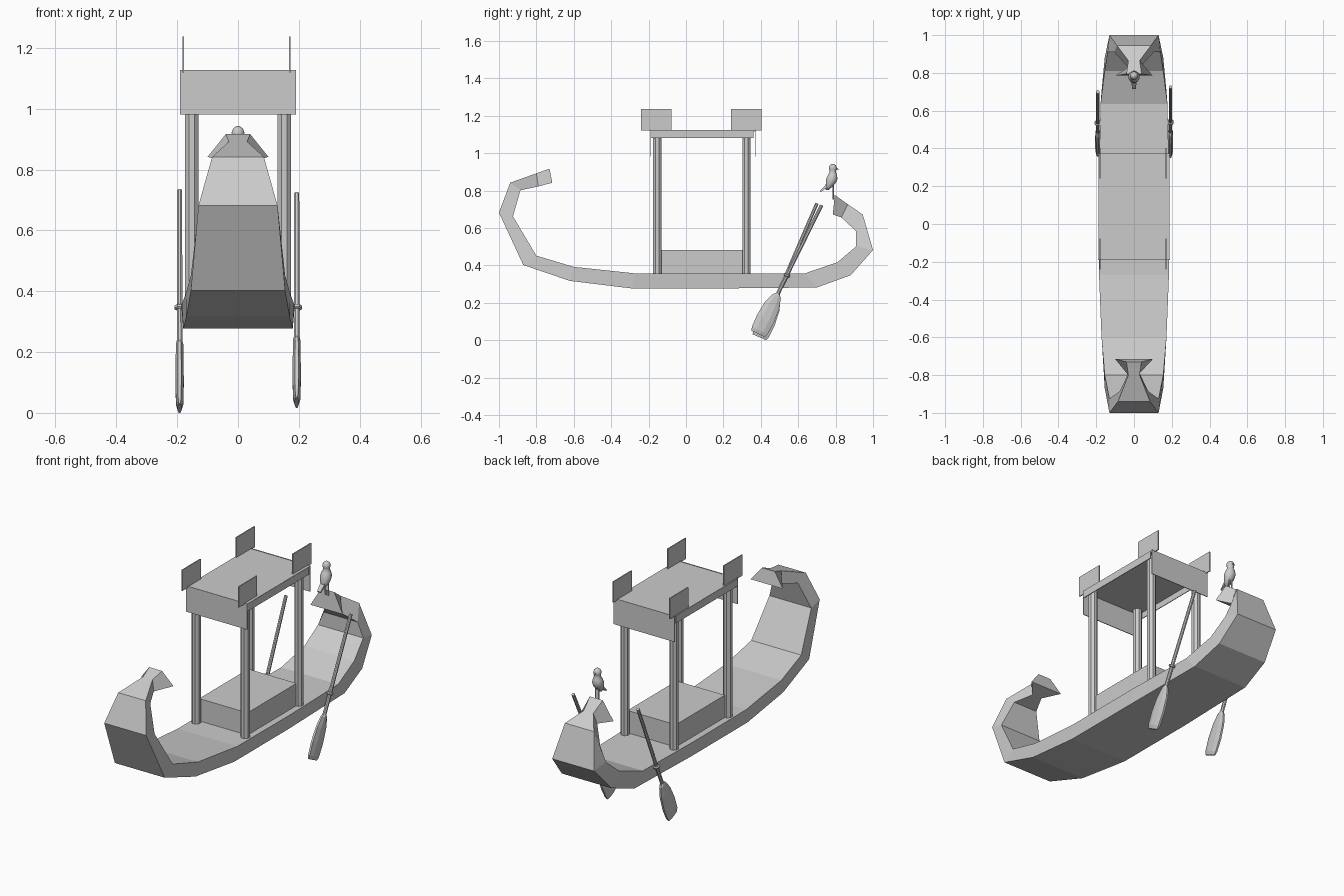
import bpy, bmesh, math
from mathutils import Vector, Matrix

if "Cube" in bpy.data.objects:
    bpy.data.objects.remove(bpy.data.objects["Cube"])

grey = bpy.data.materials.new("plain grey")
grey.diffuse_color = (0.6, 0.6, 0.6, 1)
grey.use_nodes = True
grey.node_tree.nodes["Principled BSDF"].inputs["Base Color"].default_value = grey.diffuse_color


def finish(name, bm, smooth=False, normals=True):
    if normals:
        bmesh.ops.recalc_face_normals(bm, faces=bm.faces)
    me = bpy.data.meshes.new(name)
    bm.to_mesh(me)
    bm.free()
    me.materials.append(grey)
    for p in me.polygons:
        p.use_smooth = smooth
    ob = bpy.data.objects.new(name, me)
    bpy.context.collection.objects.link(ob)
    return ob


def box(name, x0, x1, y0, y1, z0, z1):
    bm = bmesh.new()
    bmesh.ops.create_cube(bm, size=1)
    for v in bm.verts:
        v.co = Vector(((x0 + x1) / 2 + v.co.x * (x1 - x0),
                       (y0 + y1) / 2 + v.co.y * (y1 - y0),
                       (z0 + z1) / 2 + v.co.z * (z1 - z0)))
    return finish(name, bm)


def loft(bm, rings):
    """Skin a list of closed point rings and cap both ends."""
    vs = [[bm.verts.new(p) for p in r] for r in rings]
    n = len(vs[0])
    for a, b in zip(vs, vs[1:]):
        for i in range(n):
            j = (i + 1) % n
            bm.faces.new((a[i], a[j], b[j], b[i]))
    bm.faces.new(vs[0])
    bm.faces.new(vs[-1])


def ring(centre, rot, rx, ry, n):
    return [Vector(centre) + rot @ Vector((rx * math.cos(2 * math.pi * (i + .5) / n),
                                          ry * math.sin(2 * math.pi * (i + .5) / n), 0))
            for i in range(n)]


# hull: outer y, z, half width, inner y, z, half width
sections = [
    (-0.73, 0.925, 0.04, -0.715, 0.85, 0.10),
    (-0.80, 0.90, 0.03, -0.79, 0.83, 0.03),
    (-0.94, 0.85, 0.085, -0.885, 0.81, 0.075),
    (-1.00, 0.69, 0.13, -0.925, 0.67, 0.13),
    (-0.87, 0.41, 0.155, -0.80, 0.46, 0.155),
    (-0.62, 0.325, 0.17, -0.60, 0.40, 0.172),
    (-0.29, 0.285, 0.18, -0.27, 0.365, 0.185),
    (0.20, 0.285, 0.18, 0.20, 0.365, 0.187),
    (0.70, 0.29, 0.172, 0.635, 0.365, 0.177),
    (0.88, 0.355, 0.155, 0.81, 0.425, 0.155),
    (1.00, 0.49, 0.13, 0.91, 0.51, 0.14),
    (0.945, 0.68, 0.09, 0.91, 0.59, 0.105),
    (0.865, 0.735, 0.03, 0.83, 0.665, 0.03),
    (0.795, 0.785, 0.04, 0.785, 0.68, 0.10),
]
bm = bmesh.new()
loft(bm, [[Vector((-a, y, z)), Vector((a, y, z)), Vector((b, v, w)), Vector((-b, v, w))]
          for y, z, a, v, w, b in sections])
finish("hull", bm)

# bench platform under the canopy
box("bench", -0.15, 0.15, -0.13, 0.305, 0.36, 0.49)

# canopy posts
for sx, side in ((-1, "left"), (1, "right")):
    for y, end in ((-0.153, "front"), (0.323, "back")):
        bm = bmesh.new()
        loft(bm, [ring((sx * 0.152, y, z), Matrix.Identity(3), 0.024, 0.024, 8)
                  for z in (0.36, 1.128)])
        finish(f"{end}_{side}_post", bm)

# canopy roof, hanging end panels and side strips
box("roof", -0.188, 0.188, -0.187, 0.368, 1.125, 1.133)
for y, end in ((-0.188, "front"), (0.37, "back")):
    box(f"{end}_hanging_panel", -0.19, 0.19, y - 0.002, y + 0.002, 0.99, 1.135)
for x, side in ((-0.187, "left"), (0.187, "right")):
    box(f"{side}_roof_strip", x - 0.002, x + 0.002, -0.187, 0.36, 1.09, 1.132)

# upright corner plates on the roof
for x, side in ((-0.18, "left"), (0.17, "right")):
    for y, end in ((-0.24, "front"), (0.24, "back")):
        box(f"{end}_{side}_corner_plate", x - 0.003, x + 0.003, y, y + 0.163, 1.128, 1.245)


# oars: blade and shaft lofted along a leaning axis, with a collar at the hull
def oar(name, x, top, bottom):
    a, b = Vector((x, *bottom)), Vector((x, *top))
    d = (b - a).normalized()
    rot = Matrix((Vector((1, 0, 0)), d.cross(Vector((1, 0, 0))), d)).transposed()
    bm = bmesh.new()
    prof = [(0, 0.007, 0.043), (0.02, 0.013, 0.050), (0.09, 0.015, 0.054),
            (0.17, 0.014, 0.046), (0.225, 0.013, 0.027), (0.24, 0.010, 0.011),
            ((b - a).length, 0.009, 0.010)]
    loft(bm, [ring(a + d * s, rot, rx, ry, 8) for s, rx, ry in prof])
    c = a + d * ((0.355 - a.z) / d.z)
    loft(bm, [ring(c + d * s, rot, r, r, 8)
              for s, r in ((-0.008, 0.012), (-0.004, 0.018), (0.004, 0.018), (0.008, 0.012))])
    finish(name, bm)


oar("left_oar", -0.192, (0.70, 0.74), (0.393, 0.024))
oar("right_oar", 0.193, (0.725, 0.73), (0.385, 0.042))

# bird perched on the stern: lathed body and head, beak, tail and legs
bm = bmesh.new()
body = [(0.755, 0.812, 0.008), (0.765, 0.83, 0.020), (0.775, 0.85, 0.028), (0.78, 0.872, 0.031),
        (0.783, 0.892, 0.025), (0.785, 0.908, 0.017), (0.785, 0.918, 0.019),
        (0.785, 0.93, 0.022), (0.785, 0.943, 0.017), (0.785, 0.951, 0.006)]
loft(bm, [ring((0, y, z), Matrix.Identity(3), r, r, 12) for y, z, r in body])
finish("bird_body", bm, True)

bm = bmesh.new()
look = Matrix.Rotation(math.radians(-90), 3, 'X')
loft(bm, [ring((0, 0.80, 0.93), look, 0.007, 0.007, 6),
          ring((0, 0.817, 0.92), look, 0.001, 0.001, 6)])
finish("bird_beak", bm)

bm = bmesh.new()
loft(bm, [[Vector((-w, y, z)), Vector((w, y, z)), Vector((w, y - 0.004, z + t)),
           Vector((-w, y - 0.004, z + t))]
          for y, z, w, t in ((0.77, 0.835, 0.015, 0.02), (0.72, 0.80, 0.010, 0.007))])
finish("bird_tail", bm)

for sx, side in ((-1, "left"), (1, "right")):
    bm = bmesh.new()
    loft(bm, [ring((sx * 0.008, 0.787, z), Matrix.Identity(3), 0.004, 0.004, 6)
              for z in (0.76, 0.85)])
    finish(f"bird_{side}_leg", bm)

# set the lowest blade tip on the ground
low = min((o.matrix_world @ v.co).z for o in bpy.data.objects for v in o.data.vertices)
for o in bpy.data.objects:
    for v in o.data.vertices:
        v.co.z -= low
